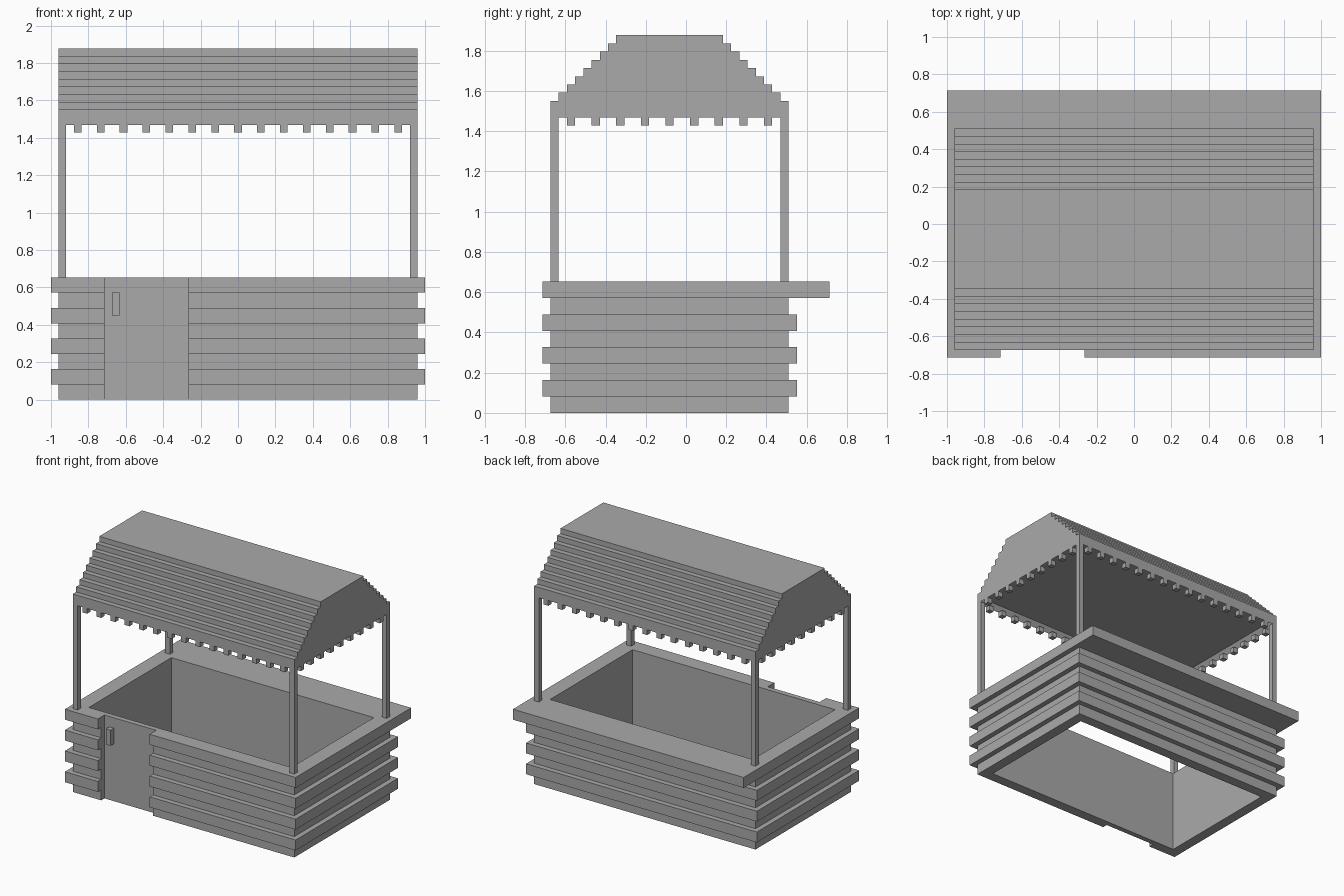
import bpy
import bmesh
from mathutils import Matrix, Vector

if "Cube" in bpy.data.objects:
    bpy.data.objects.remove(bpy.data.objects["Cube"], do_unlink=True)

U = 2 / 49                       # one building unit
BACK, FRONT, SIDE = 12.5, -16.5, 23.5
MID = (BACK + FRONT) / 2

grey = bpy.data.materials.new("plain_grey")
grey.use_nodes = True
grey.diffuse_color = (0.4, 0.4, 0.4, 1)
grey.node_tree.nodes["Principled BSDF"].inputs["Base Color"].default_value = grey.diffuse_color


def finish(name, bm):
    """Scale from units, and turn the mesh into an object."""
    bmesh.ops.recalc_face_normals(bm, faces=bm.faces)
    bmesh.ops.scale(bm, vec=(U, U, U), verts=bm.verts)
    mesh = bpy.data.meshes.new(name)
    bm.to_mesh(mesh)
    bm.free()
    mesh.materials.append(grey)
    obj = bpy.data.objects.new(name, mesh)
    bpy.context.collection.objects.link(obj)
    return obj


def box(name, centre, size):
    bm = bmesh.new()
    matrix = Matrix.Translation(centre) @ Matrix.Diagonal((*size, 1))
    bmesh.ops.create_cube(bm, size=1, matrix=matrix)
    return finish(name, bm)


def ring(bm, points, z):
    return [bm.verts.new((x, y, z)) for x, y in points]


def bridge(bm, low, high):
    for i in range(len(low)):
        j = (i + 1) % len(low)
        bm.faces.new((low[i], low[j], high[j], high[i]))


def loop_edges(bm, loop):
    return [bm.edges.get((loop[i - 1], loop[i])) for i in range(len(loop))]


# Booth: hollow walls with projecting boards, a doorway recess and a back counter
DOOR_L, DOOR_R, DOOR_Y = -17.5, -6.5, FRONT + 1


def outline(out, back):
    s, f = SIDE + out, FRONT - out
    return [(-s, f), (DOOR_L, f), (DOOR_L, DOOR_Y), (DOOR_R, DOOR_Y),
            (DOOR_R, f), (s, f), (s, back), (-s, back)]


bm = bmesh.new()
rings = []
for level in range(4):
    z = level * 4
    board_back = 17.5 if level == 3 else BACK + 1
    for out, back, height in ((0, BACK, z), (0, BACK, z + 2),
                              (1, board_back, z + 2), (1, board_back, z + 4)):
        rings.append(ring(bm, outline(out, back), height))
for low, high in zip(rings, rings[1:]):
    bridge(bm, low, high)
inner = [(-21.5, FRONT + 2), (21.5, FRONT + 2), (21.5, BACK - 2), (-21.5, BACK - 2)]
inner_low, inner_high = ring(bm, inner, 0), ring(bm, inner, 16)
bridge(bm, inner_low, inner_high)
for outer, hole, up in ((rings[0], inner_low, -1), (rings[-1], inner_high, 1)):
    bmesh.ops.triangle_fill(bm, use_beauty=True, normal=Vector((0, 0, up)),
                            edges=loop_edges(bm, outer) + loop_edges(bm, hole))
bmesh.ops.remove_doubles(bm, verts=bm.verts, dist=0.001)
finish("booth_walls", bm)

box("door_handle", (-16, DOOR_Y - 0.5, 12.5), (1, 1, 3))

# Corner posts
for x, side in ((-23, "right"), (23, "left")):
    for y, end in ((FRONT + 0.5, "front"), (BACK - 0.5, "back")):
        box(f"{end}_{side}_post", (x, y, 26), (1, 1, 20))

# Stepped roof, with a shallow recess underneath
half = (BACK - FRONT) / 2
right_side = [(half, 36)]
for step in range(8):
    right_side += [(half - step, 38 + step), (half - step - 1, 38 + step)]
right_side.append((half - 8, 46))
profile = right_side + [(-y, z) for y, z in reversed(right_side)]
bm = bmesh.new()
ends = [[bm.verts.new((x, MID + y, z)) for y, z in profile] for x in (-SIDE, SIDE)]
bridge(bm, *ends)
for end in ends:
    bm.faces.new(end)
bmesh.ops.recalc_face_normals(bm, faces=bm.faces)
under = [f for f in bm.faces if f.normal.z < -0.9 and f.calc_center_median().z < 36.1]
bmesh.ops.inset_individual(bm, faces=under, thickness=1, depth=-1)
finish("stepped_roof", bm)

# Small square teeth hanging from the roof edges
for y, end in ((FRONT + 0.5, "front"), (BACK - 0.5, "back")):
    for i in range(-7, 8):
        box(f"{end}_roof_tooth", (3 * i, y, 35.5), (1, 1, 1))
for x, side in ((-23, "right"), (23, "left")):
    for i in range(-4, 5):
        box(f"{side}_roof_tooth", (x, MID + 3 * i, 35.5), (1, 1, 1))
